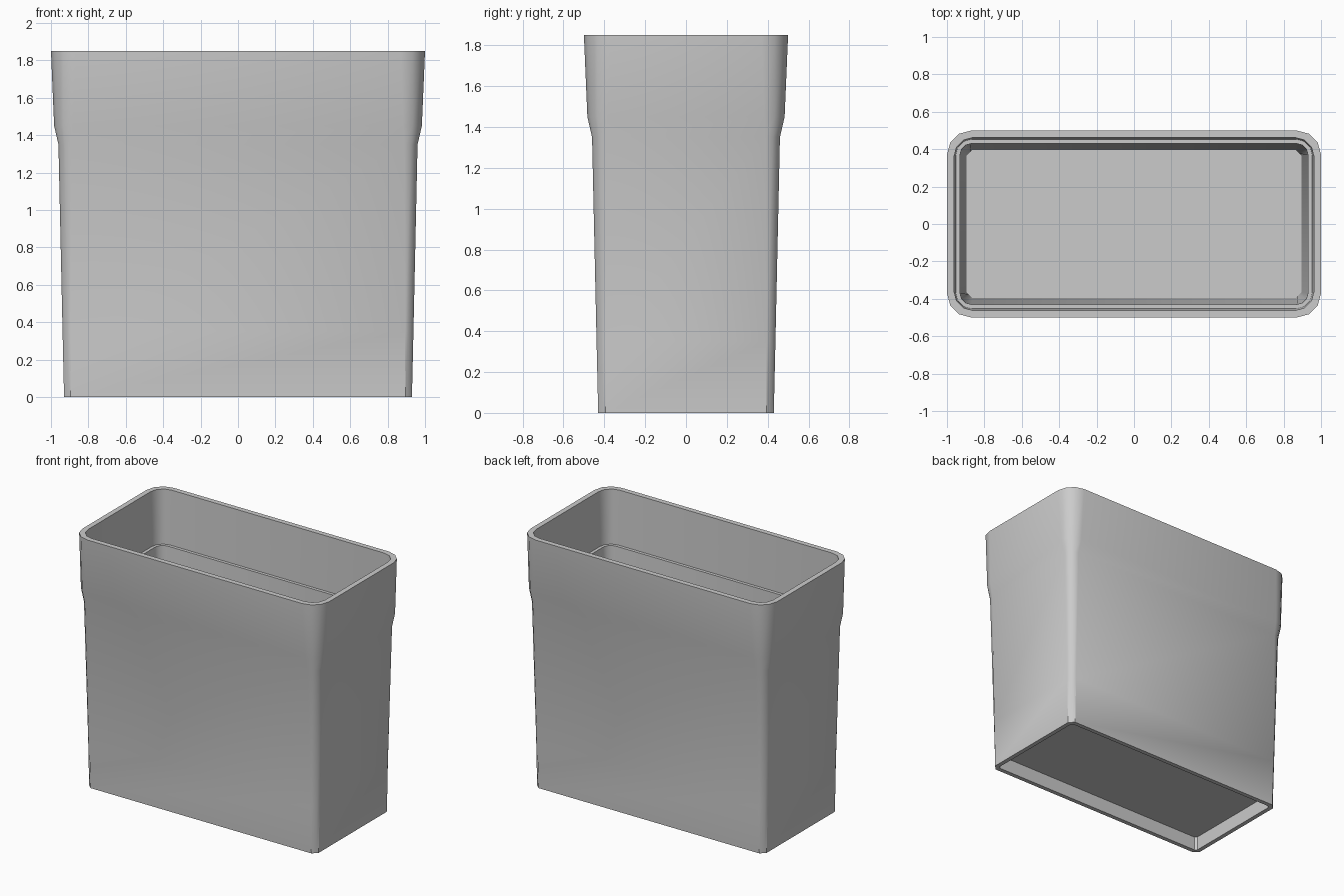
import bpy, bmesh, math

if "Cube" in bpy.data.objects:
    bpy.data.objects.remove(bpy.data.objects["Cube"])

SEGMENTS = 3  # facets per corner


def ring(half_x, half_y, radius, flat, z):
    """Rounded rectangle; flat=1 turns each round corner into a straight chamfer."""
    corner = []
    for i in range(SEGMENTS + 1):
        t = i / SEGMENTS
        a = t * math.pi / 2
        u = math.cos(a) * (1 - flat) + (1 - t) * flat
        v = math.sin(a) * (1 - flat) + t * flat
        corner.append((half_x - radius + radius * u, half_y - radius + radius * v))
    pts = list(corner)
    pts += [(-x, y) for x, y in reversed(corner)]
    pts += [(-x, -y) for x, y in corner]
    pts += [(x, -y) for x, y in reversed(corner)]
    return [(x, y, z) for x, y in pts]


# Section list: half width in x, corner radius, corner flatness, height
# (half depth in y is always 0.5 less than half width in x)
sections = [
    (0.895, 0.015, 1.0, 0.10),   # underside recess ceiling
    (0.898, 0.015, 1.0, 0.00),   # foot rim, inner edge
    (0.930, 0.035, 1.0, 0.00),   # foot rim, outer edge
    (0.938, 0.045, 0.6, 0.35),   # outer wall
    (0.960, 0.070, 0.0, 1.35),   # bottom of the flare
    (0.983, 0.100, 0.0, 1.45),   # top of the flare
    (1.000, 0.130, 0.0, 1.85),   # top rim, outer edge
    (0.962, 0.100, 0.0, 1.85),   # top rim, inner edge
    (0.953, 0.085, 0.0, 1.45),   # inner ledge, outer edge
    (0.930, 0.060, 0.0, 1.45),   # inner ledge, inner edge
    (0.895, 0.030, 1.0, 0.14),   # inside floor
]

bm = bmesh.new()
rings = [[bm.verts.new(p) for p in ring(hx, hx - 0.5, r, flat, z)]
         for hx, r, flat, z in sections]
count = len(rings[0])
for lower, upper in zip(rings, rings[1:]):
    for i in range(count):
        j = (i + 1) % count
        bm.faces.new((lower[i], lower[j], upper[j], upper[i]))
bm.faces.new(list(reversed(rings[0])))
bm.faces.new(rings[-1])
bmesh.ops.recalc_face_normals(bm, faces=bm.faces)

mesh = bpy.data.meshes.new("bin_body")
bm.to_mesh(mesh)
bm.free()
body = bpy.data.objects.new("bin_body", mesh)
bpy.context.collection.objects.link(body)

# Plain grey plastic
grey = bpy.data.materials.new("light_grey")
grey.diffuse_color = (0.6, 0.6, 0.6, 1)
grey.use_nodes = True
grey.node_tree.nodes["Principled BSDF"].inputs["Base Color"].default_value = grey.diffuse_color
mesh.materials.append(grey)

# Smooth walls, crisp rims
bpy.context.view_layer.objects.active = body
body.select_set(True)
bpy.ops.object.shade_smooth_by_angle(angle=math.radians(35))
